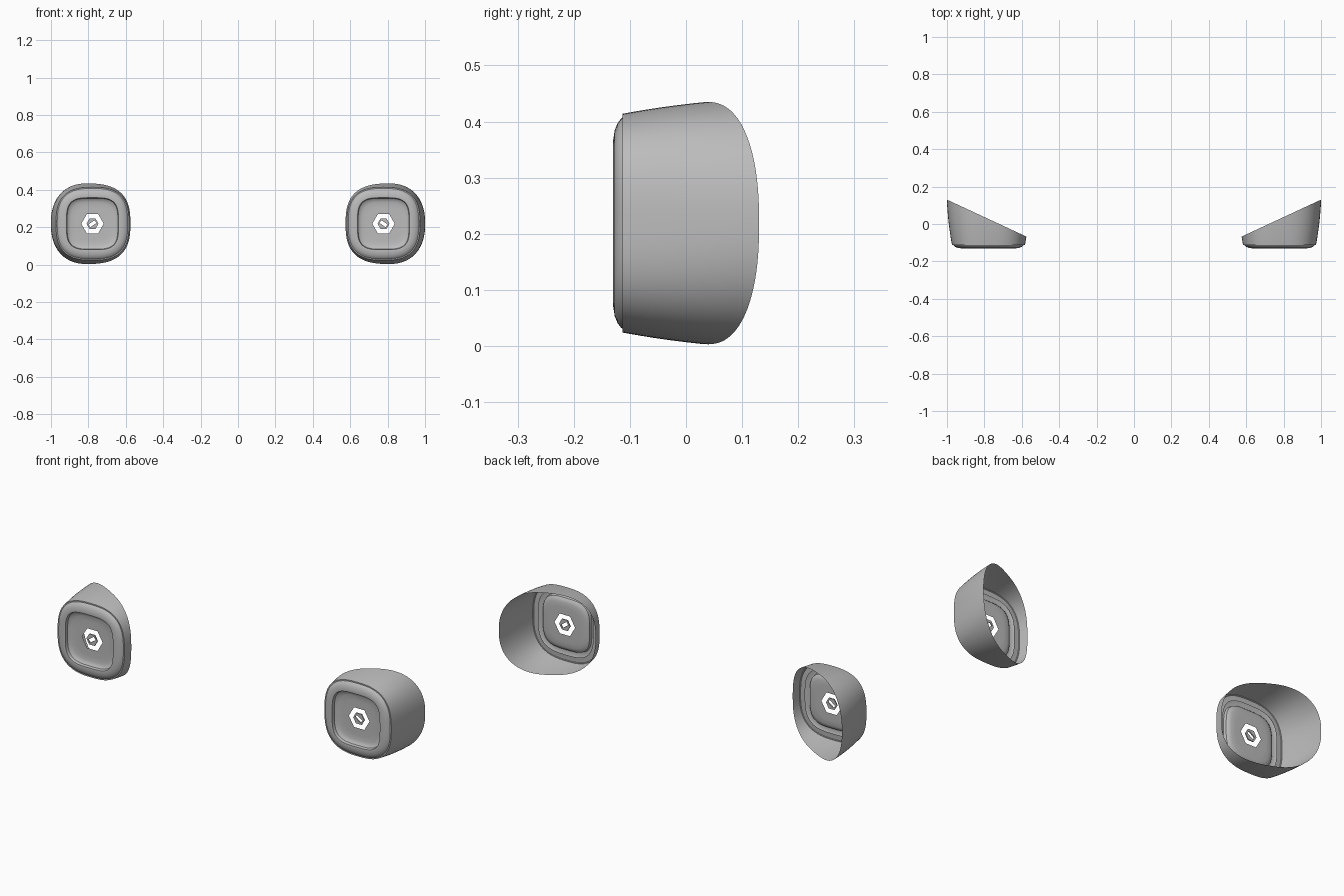
import bpy, bmesh, math

if "Cube" in bpy.data.objects:
    bpy.data.objects.remove(bpy.data.objects["Cube"])

N = 96
CX, CZ = 0.778, 0.219          # centre of the right-hand lamp

grey = bpy.data.materials.new("warm_grey")
grey.diffuse_color = (0.5, 0.5, 0.5, 1)
grey.use_nodes = True
grey.node_tree.nodes["Principled BSDF"].inputs["Base Color"].default_value = grey.diffuse_color


def squircle(a, n):
    return (abs(math.cos(a)) ** n + abs(math.sin(a)) ** n) ** (-1 / n)


def hexagon(a):
    return math.cos(math.pi / 6) / math.cos((a % (math.pi / 3)) - math.pi / 6)


def slot(a):
    b = a + math.radians(35)
    return 1 / max(abs(math.cos(b)) / 0.020, abs(math.sin(b)) / 0.009)


def ring(radius, y):
    """Closed loop from a polar radius function at depth y."""
    pts = []
    for i in range(N):
        a = 2 * math.pi * i / N
        r = radius(a)
        pts.append((CX + r * math.cos(a), y, CZ + r * math.sin(a)))
    return pts


def soft(r, n, y):
    return ring(lambda a: r * squircle(a, n), y)


def loft(name, rings, closed=False):
    """Skin the loops, then mirror to the other side."""
    bm = bmesh.new()
    loops = [[bm.verts.new(p) for p in r] for r in rings]
    if closed:
        loops.append(loops[0])
    for a, b in zip(loops, loops[1:]):
        for i in range(N):
            j = (i + 1) % N
            bm.faces.new((a[i], a[j], b[j], b[i]))
    bmesh.ops.recalc_face_normals(bm, faces=bm.faces)
    me = bpy.data.meshes.new(name)
    bm.to_mesh(me)
    bm.free()
    me.materials.append(grey)
    ob = bpy.data.objects.new(name, me)
    bpy.context.collection.objects.link(ob)
    bpy.context.view_layer.objects.active = ob
    ob.select_set(True)
    bpy.ops.object.shade_smooth_by_angle(angle=math.radians(30))
    ob.select_set(False)
    mod = ob.modifiers.new("mirror", "MIRROR")
    mod.use_axis = (True, False, False)
    return ob


# Flared housing, cut off by a slanted plane at the back
Y0 = -0.113


def flare(y):
    t = (y - Y0) / 0.243
    return 0.195 + 0.045 * t - 0.0175 * t * t


def housing_point(a, t):
    y = 0.0
    for _ in range(12):
        n = 2.75 - 1.6 * (y - Y0)
        x = CX + flare(y) * squircle(a, n) * math.cos(a)
        y = Y0 + t * (-0.068 + (x - 0.574) * 0.465 - Y0)
    r = flare(y) * squircle(a, 2.75 - 1.6 * (y - Y0))
    return (CX + r * math.cos(a), y, CZ + r * math.sin(a))


shell = [soft(0.160, 3.2, Y0 + 0.003), soft(0.190, 2.8, Y0)]
for k in range(9):
    shell.append([housing_point(2 * math.pi * i / N, k / 8) for i in range(N)])
loft("lamp_housing", shell)

# Rounded front bezel running into a recessed dish with a hexagonal hole
loft("bezel_and_dish", [
    soft(0.190, 2.8, -0.111), soft(0.186, 2.8, -0.116), soft(0.178, 2.9, -0.122),
    soft(0.166, 3.1, -0.127), soft(0.147, 3.4, -0.130), soft(0.139, 3.6, -0.129),
    soft(0.136, 3.6, -0.114), soft(0.128, 3.5, -0.107), soft(0.115, 3.3, -0.103),
    soft(0.090, 3.0, -0.102), ring(lambda a: 0.060 * hexagon(a), -0.102),
])

# Small hexagonal ring in the middle of the hole
loft("centre_hex_ring", [
    ring(lambda a: 0.032 * hexagon(a), -0.106), ring(lambda a: 0.032 * hexagon(a), -0.100),
    ring(slot, -0.100), ring(slot, -0.106),
], closed=True)
